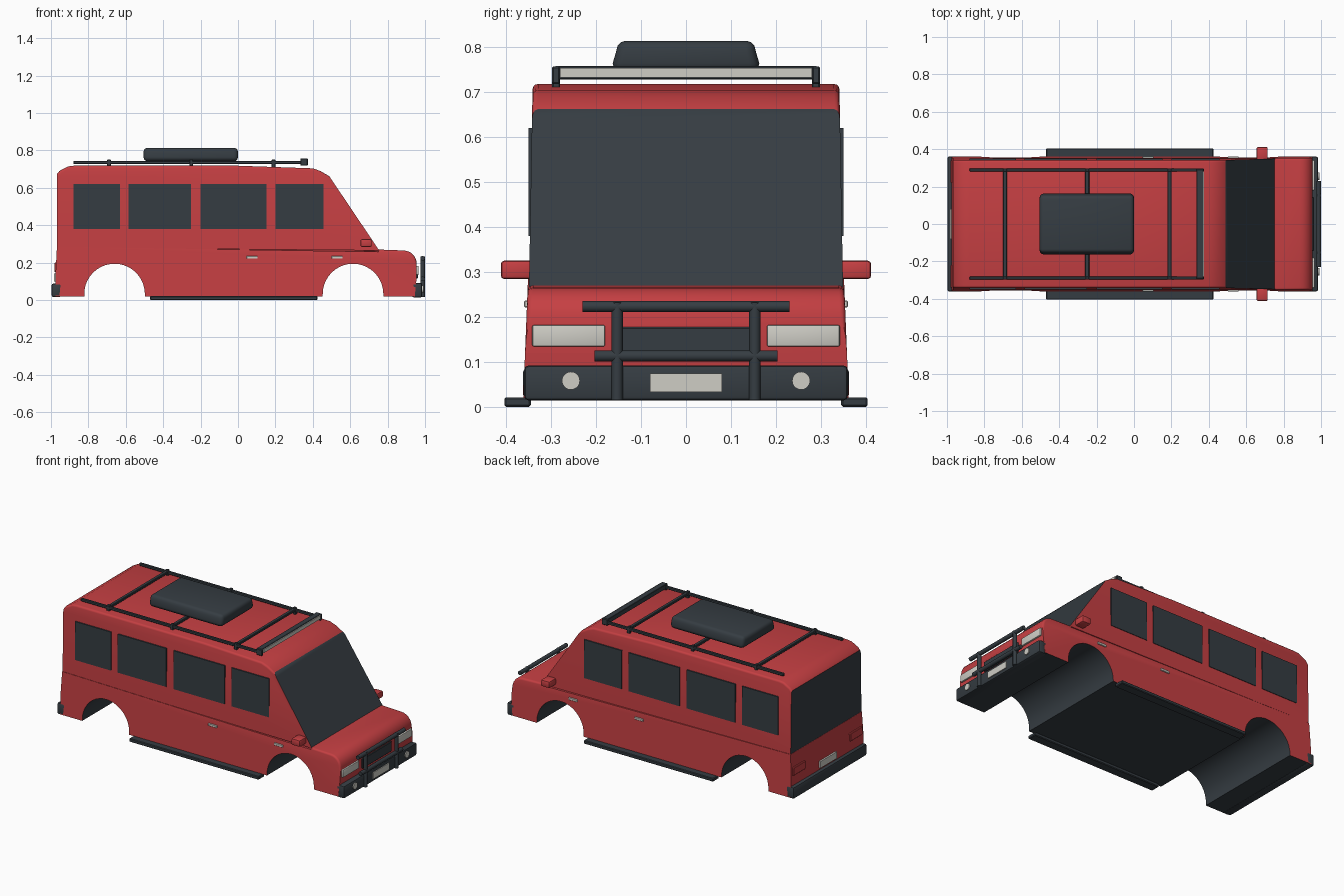
import bpy, bmesh, math
from mathutils import Vector

if "Cube" in bpy.data.objects:
    bpy.data.objects.remove(bpy.data.objects["Cube"])


def mat(name, rgb):
    m = bpy.data.materials.new(name)
    m.diffuse_color = (*rgb, 1)
    m.use_nodes = True
    m.node_tree.nodes["Principled BSDF"].inputs["Base Color"].default_value = m.diffuse_color
    return m


RED = mat("red_paint", (0.56, 0.05, 0.055))
DARK = mat("dark_trim", (0.036, 0.046, 0.055))
PALE = mat("pale_lamp", (0.62, 0.61, 0.56))


def finish(name, bm, mats):
    bmesh.ops.recalc_face_normals(bm, faces=bm.faces[:])
    me = bpy.data.meshes.new(name)
    bm.to_mesh(me)
    bm.free()
    for m in mats:
        me.materials.append(m)
    me.shade_smooth()
    me.set_sharp_from_angle(angle=math.radians(35))
    ob = bpy.data.objects.new(name, me)
    bpy.context.collection.objects.link(ob)
    return ob


def box(name, x, y, z, m, bevel=0.0, seg=2):
    """Box from (min, max) ranges, optionally with rounded edges."""
    bm = bmesh.new()
    bmesh.ops.create_cube(bm, size=1)
    for v in bm.verts:
        v.co = Vector([(r[0] + r[1]) / 2 + c * (r[1] - r[0]) for r, c in zip((x, y, z), v.co)])
    if bevel:
        bmesh.ops.bevel(bm, geom=bm.edges[:], offset=bevel, segments=seg, profile=0.5, affect='EDGES')
    return finish(name, bm, [m])


def tube(name, a, b, r, m, sides=16):
    a, b = Vector(a), Vector(b)
    bm = bmesh.new()
    bmesh.ops.create_cone(bm, cap_ends=True, segments=sides, radius1=r, radius2=r, depth=(b - a).length)
    q = (b - a).to_track_quat('Z', 'Y')
    for v in bm.verts:
        v.co = q @ v.co + (a + b) / 2
    return finish(name, bm, [m])


def shell(name, prof, width, is_dark, is_round, bevel):
    """Side profile extruded across y; width depends on height."""
    bm = bmesh.new()
    L = [bm.verts.new((x, -width(z), z)) for x, z in prof]
    R = [bm.verts.new((x, width(z), z)) for x, z in prof]
    bm.faces.new(L)
    bm.faces.new(R[::-1])
    n, rims = len(prof), []
    for i in range(n):
        j = (i + 1) % n
        f = bm.faces.new((L[i], R[i], R[j], L[j]))
        mid = ((prof[i][0] + prof[j][0]) / 2, (prof[i][1] + prof[j][1]) / 2)
        f.material_index = int(is_dark(*mid))
        if is_round(*mid):
            rims += [bm.edges.get((L[i], L[j])), bm.edges.get((R[i], R[j]))]
    bmesh.ops.recalc_face_normals(bm, faces=bm.faces[:])
    bmesh.ops.bevel(bm, geom=rims, offset=bevel, segments=3, profile=0.5, affect='EDGES', material=0)
    return finish(name, bm, [RED, DARK])


def arch(cx, r=0.162, n=20):
    """Wheel arch outline, from its front end to its rear end."""
    return [(cx + r, 0.02)] + [(cx + r * math.cos(math.pi * k / n), 0.032 + r * math.sin(math.pi * k / n))
                               for k in range(n + 1)] + [(cx - r, 0.02)]


# lower body with bonnet, nose and both wheel arches
nose = [(0.885 + 0.07 * math.sin(math.pi * k / 12), 0.195 + 0.07 * math.cos(math.pi * k / 12)) for k in range(7)]
lower = [(-0.975, 0.02), (-0.975, 0.15), (-0.968, 0.285), (0.75, 0.27)] + nose + \
        [(0.955, 0.12), (0.945, 0.02)] + arch(0.615) + arch(-0.66)
shell("lower_body", lower, lambda z: 0.362 - (z - 0.02) * 0.04,
      lambda x, z: -0.93 < x < 0.93 and z < 0.22,
      lambda x, z: x > 0.75 and z > 0.18, 0.012)

# cabin with windscreen and rear window as full-width dark faces
upper = [(-0.967, 0.28), (-0.967, 0.675), (-0.955, 0.69), (-0.91, 0.714), (-0.88, 0.718), (0.0, 0.718),
         (0.40, 0.704), (0.44, 0.69), (0.488, 0.662), (0.755, 0.265)]
shell("cabin", upper, lambda z: 0.349 - (z - 0.28) * 0.018,
      lambda x, z: (x < -0.96 and z < 0.6) or (x > 0.5 and z < 0.6),
      lambda x, z: z > 0.66, 0.012)

# parts repeated on both sides
for s, side in ((-1, "right"), (1, "left")):
    def sy(a, b):
        return (min(s * a, s * b), max(s * a, s * b))
    for k, xr in enumerate([(-0.88, -0.632), (-0.585, -0.25), (-0.2, 0.153), (0.2, 0.458)]):
        box(f"{side}_window_{k + 1}", xr, sy(0.342, 0.3505), (0.38, 0.62), DARK)
    for k, x0 in enumerate((0.045, 0.5)):
        box(f"{side}_door_handle_{k + 1}", (x0, x0 + 0.06), sy(0.345, 0.36), (0.221, 0.236), PALE, 0.002, 1)
    box(f"{side}_mirror", (0.655, 0.715), sy(0.335, 0.412), (0.284, 0.325), RED, 0.008)
    box(f"{side}_running_board", (-0.47, 0.425), sy(0.345, 0.404), (0, 0.021), DARK, 0.004, 1)
    box(f"{side}_headlight", (0.94, 0.965), sy(0.18, 0.342), (0.134, 0.182), PALE, 0.004)
    box(f"{side}_tail_light", (-0.982, -0.96), sy(0.22, 0.34), (0.15, 0.2), RED, 0.003, 1)
    tube(f"{side}_fog_light", (0.97, s * 0.256, 0.058), (0.991, s * 0.256, 0.058), 0.02, PALE, 20)
    tube(f"{side}_bull_bar_post", (0.987, s * 0.153, 0.015), (0.987, s * 0.153, 0.232), 0.0125, DARK)
    box(f"{side}_roof_rail", (-0.88, 0.37), sy(0.281, 0.297), (0.727, 0.744), DARK, 0.003, 1)
    for k, x0 in enumerate((-0.69, -0.25, 0.19)):
        box(f"{side}_rail_foot_{k + 1}", (x0 - 0.01, x0 + 0.01), sy(0.28, 0.298), (0.705, 0.752), DARK, 0.003, 1)
    box(f"{side}_light_bar_end", (0.333, 0.373), sy(0.281, 0.298), (0.718, 0.757), DARK, 0.003, 1)

# bumpers
box("front_bumper", (0.93, 0.985), (-0.36, 0.36), (0.014, 0.092), DARK, 0.01)
box("rear_bumper", (-0.997, -0.945), (-0.362, 0.362), (0.016, 0.088), DARK, 0.01)

# grille, bull bar and blank plates
box("grille", (0.94, 0.962), (-0.145, 0.145), (0.115, 0.177), DARK, 0.003, 1)
tube("bull_bar_top", (0.987, -0.23, 0.223), (0.987, 0.23, 0.223), 0.0125, DARK)
tube("bull_bar_middle", (0.987, -0.203, 0.113), (0.987, 0.203, 0.113), 0.0125, DARK)
box("front_plate", (0.983, 0.99), (-0.08, 0.08), (0.033, 0.074), PALE)
box("rear_plate", (-0.985, -0.97), (-0.08, 0.08), (0.1, 0.142), PALE)

# roof rack, light bar and cargo box
for k, x0 in enumerate((-0.69, -0.25, 0.19)):
    box(f"rack_crossbar_{k + 1}", (x0 - 0.011, x0 + 0.011), (-0.285, 0.285), (0.73, 0.746), DARK, 0.003, 1)
box("light_bar", (0.335, 0.37), (-0.292, 0.292), (0.728, 0.758), DARK, 0.002, 1)
box("light_bar_lens", (0.368, 0.375), (-0.28, 0.28), (0.732, 0.754), PALE)
cargo = box("roof_box", (-0.505, 0.0), (-0.163, 0.163), (0.742, 0.814), DARK, 0.022, 3)
for v in cargo.data.vertices:
    if v.co.z > 0.78:
        v.co.y *= 0.95
